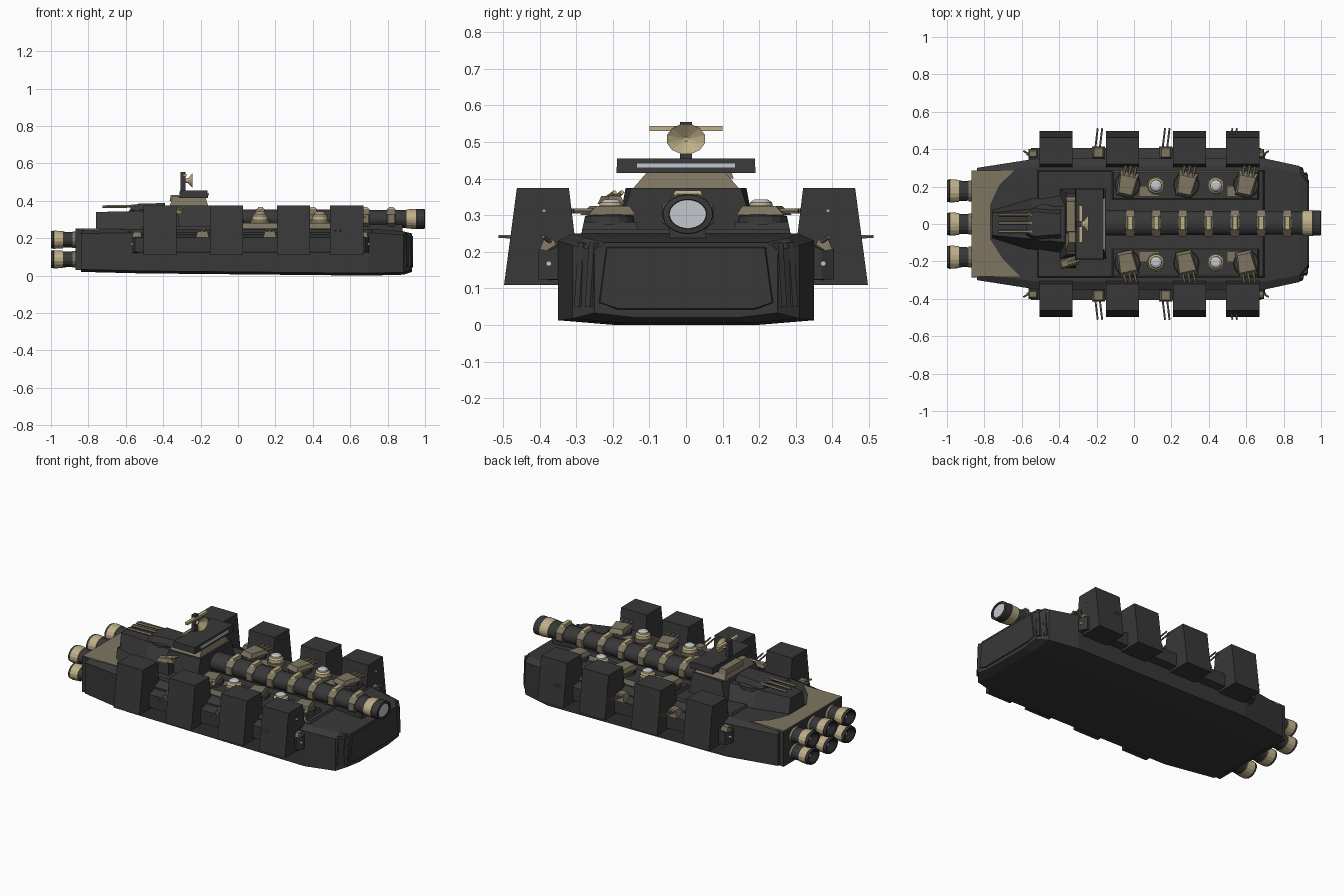
import bpy, bmesh, math
from mathutils import Matrix, Vector

if "Cube" in bpy.data.objects:
    bpy.data.objects.remove(bpy.data.objects["Cube"])


def mat(name, r, g, b):
    m = bpy.data.materials.new(name)
    m.diffuse_color = (r, g, b, 1)
    m.use_nodes = True
    m.node_tree.nodes["Principled BSDF"].inputs["Base Color"].default_value = m.diffuse_color
    return m


DARK = mat("charcoal", 0.04, 0.04, 0.04)
BLACK = mat("near_black", 0.016, 0.016, 0.017)
TAN = mat("dull_tan", 0.21, 0.18, 0.12)
CREAM = mat("sand", 0.52, 0.43, 0.25)
GLASS = mat("pale_grey", 0.55, 0.58, 0.62)


def loft(name, rings, mats, rot=None):
    """Skin equal-sized rings; mats is one material or one per segment (caps use the ends)."""
    bm = bmesh.new()
    vs = [[bm.verts.new(p) for p in r] for r in rings]
    n = len(rings[0])
    if not isinstance(mats, list):
        mats = [mats]
    slots = list(dict.fromkeys(mats))
    for i in range(len(vs) - 1):
        for j in range(n):
            k = (j + 1) % n
            f = bm.faces.new((vs[i][j], vs[i][k], vs[i + 1][k], vs[i + 1][j]))
            f.material_index = slots.index(mats[min(i, len(mats) - 1)])
    bm.faces.new(vs[0]).material_index = slots.index(mats[0])
    bm.faces.new(vs[-1]).material_index = slots.index(mats[-1])
    bmesh.ops.recalc_face_normals(bm, faces=bm.faces)
    if rot:
        c, a = rot
        bmesh.ops.rotate(bm, verts=bm.verts, cent=Vector(c), matrix=Matrix.Rotation(math.radians(a), 3, 'Z'))
    me = bpy.data.meshes.new(name)
    bm.to_mesh(me)
    bm.free()
    for m in slots:
        me.materials.append(m)
    ob = bpy.data.objects.new(name, me)
    bpy.context.collection.objects.link(ob)
    return ob


def rect(x0, x1, y0, y1, z):
    return [(x0, y0, z), (x1, y0, z), (x1, y1, z), (x0, y1, z)]


def box(name, x0, x1, y0, y1, z0, z1, m, tx=0, ty=0, rot=None):
    return loft(name, [rect(x0, x1, y0, y1, z0), rect(x0 + tx, x1 - tx, y0 + ty, y1 - ty, z1)], m, rot)


def lathe_x(name, prof, cy, cz, mats, n=20, squash=0.78):
    return loft(name, [[(x, cy + r * math.cos(2 * math.pi * (k + .5) / n),
                         cz + squash * r * math.sin(2 * math.pi * (k + .5) / n)) for k in range(n)]
                       for x, r in prof], mats)


def lathe_z(name, prof, cx, cy, mats, n=16):
    return loft(name, [[(cx + r * math.cos(2 * math.pi * k / n), cy + r * math.sin(2 * math.pi * k / n), z)
                        for k in range(n)] for z, r in prof], mats)


def rod(name, a, b, r, m):
    a, b = Vector(a), Vector(b)
    q = (b - a).to_track_quat('Z', 'Y')
    o = [q @ Vector((r * math.cos(k * math.pi / 3), r * math.sin(k * math.pi / 3), 0)) for k in range(6)]
    return loft(name, [[a + v for v in o], [b + v for v in o]], m)


def across_x(name, stations, m):
    """stations: (x, half section [(y, z)...]) mirrored over y."""
    return loft(name, [[(x, y, z) for y, z in s] + [(x, -y, z) for y, z in reversed(s)] for x, s in stations], m)


# Hull
across_x("hull", [(x, [(0.55 * w, zb), (w, zb + .013), (w, zt - .02), (.88 * w, zt)])
                  for x, w, zb, zt in [(-.84, .30, .02, .245), (-.52, .35, .012, .25), (.70, .35, 0, .25),
                                       (.885, .31, .005, .237), (.93, .25, .02, .225)]], DARK)
# Bow frame and panel
across_x("bow_panel", [(.925, [(.19, .04), (.24, .06), (.22, .215)]), (.936, [(.185, .045), (.235, .062), (.215, .21)])], DARK)
for s in (1, -1):
    for i, (x, y) in enumerate([(.89, .292), (.915, .262)]):
        rod("bow_rib", (x, s * y, .05), (x, s * y * .96, .225), .016, DARK)

# Stern block and painted stern deck
box("stern_block", -.87, -.83, -.285, .285, .03, .248, DARK)
patch = [(-.87, .285), (-.64, .285), (-.72, .21), (-.77, .10), (-.77, -.08), (-.70, -.19), (-.61, -.28), (-.87, -.28)]
loft("stern_deck_paint", [[(x, y, z) for x, y in patch] for z in (.243, .252)], TAN)

# Engine nozzles
for y in (-.177, 0, .177):
    for z in (.087, .192):
        lathe_x("engine_nozzle", [(-.86, .052), (-.935, .056), (-.936, .06), (-.985, .064), (-.986, .062), (-1, .06),
                                  (-1, .05), (-.96, .035)], y, z,
                [DARK, CREAM, CREAM, DARK, DARK, DARK, BLACK], 16)
        lathe_x("engine_core", [(-.955, .02), (-.975, .014)], y, z, GLASS, 8)
        lathe_x("nozzle_collar", [(-.862, .057), (-.885, .057)], y, z, TAN, 16)

# Raised deck with tan flanks
box("main_deck", -.52, .70, -.29, .29, .245, .262, DARK, .01, .01)
for s in (1, -1):
    y0, y1 = sorted((s * .13, s * .285))
    d = box("battery_deck", -.12, .67, y0, y1, .255, .282, DARK, .01, .006)
    d.data.materials.append(TAN)
    for f in d.data.polygons:
        if abs(f.normal.y) > .5:
            f.material_index = 1
    for x in (.03, .50):
        yy = sorted((s * .15, s * .20))
        box("deck_paint", x, x + .10, yy[0], yy[1], .279, .285, TAN)

# Side sponsons, armour blocks and side guns
for s in (1, -1):
    loft("side_sponson", [[(x, s * y, z) for y, z in [(.30, .12), (yo, .125), (yo, .205), (.33, .225), (.30, .225)]]
                          for x, yo in [(-.565, .37), (-.55, .405), (.68, .405), (.70, .37)]], DARK)
    for x0, x1 in [(-.505, -.328), (-.15, .028), (.208, .385), (.493, .67)]:
        prof = [(.33, .11), (.497, .11), (.462, .375), (.32, .375), (.305, .25)]
        loft("armour_block", [[(x, s * y, z) for y, z in prof] for x in (x0, x1)], DARK)
    for x in (-.19, .17, .53):
        yy = sorted((s * .35, s * .415))
        box("side_gun_mount", x - .035, x + .035, yy[0], yy[1], .205, .25, TAN, .012, .008)
        for dx in (-.012, .012):
            rod("side_gun_barrel", (x + dx - .008, s * .38, .238), (x + dx + .008, s * .512, .242), .005, TAN)
    for x, d in ((-.54, -1), (.67, 1)):
        yy = sorted((s * .35, s * .40))
        box("corner_mount", x - .025, x + .025, yy[0], yy[1], .205, .232, TAN, .005, .01)
        rod("corner_rod", (x, s * .36, .22), (x + d * .05, s * .39, .24), .005, TAN)
        rod("end_lamp", (x + d * .015, s * .375, .168), (x + d * .035, s * .375, .168), .008, GLASS)
    rod("block_gun", (.66, s * .388, .312), (.685, s * .388, .312), .006, CREAM)

# Deck gun turrets and sensor domes
for s in (1, -1):
    for x in (-.035, .28, .60):
        lathe_z("turret_base", [(.275, .07), (.298, .066), (.302, .05)], x, s * .21, DARK)
        a, c = -12 * s, (x, s * .22, 0)
        loft("turret_house", [[(x + u, s * (.22 + v), z) for u, v in q] for z, q in
                              [(.30, [(-.045, -.075), (.045, -.075), (.052, .06), (-.052, .06)]),
                               (.325, [(-.035, -.06), (.035, -.06), (.045, .035), (-.045, .035)])]], TAN, (c, a))
        dv = Matrix.Rotation(math.radians(a), 3, 'Z')
        for u in (-.028, 0, .028):
            p, q = (dv @ Vector((u, s * v, 0)) + Vector((x, s * .22, .312)) for v in (.03, .095))
            rod("turret_barrel", p, q, .008, TAN)
    for x in (.118, .438):
        lathe_z("sensor_dome", [(.275, .05), (.30, .05), (.301, .044), (.318, .042), (.326, .032), (.335, .03), (.343, .018)],
                x, s * .205, [TAN, TAN, CREAM, CREAM, CREAM, GLASS, GLASS])

# Spinal cannon
lathe_x("cannon_barrel", [(-.16, .067), (.90, .062), (.901, .066), (.955, .07), (.956, .068), (.998, .068), (1, .052),
                          (.99, .048)], .005, .303, [DARK, CREAM, CREAM, DARK, DARK, DARK, BLACK], 24)
lathe_x("cannon_lens", [(.985, .05), (.995, .05)], .005, .303, GLASS, 24)
for i in range(7):
    x = -.02 + .14 * i
    lathe_x("cannon_band", [(x - .023, .073), (x - .018, .077), (x + .018, .077), (x + .023, .073)], .005, .303, TAN, 8)
    box("band_clamp", x - .015, x + .015, -.035, .045, .355, .367, CREAM, .003, .005)
box("cannon_cradle", -.15, .88, -.045, .055, .235, .29, DARK)

# Rear gun platform and turret
across_x("rear_platform", [(-.76, [(.075, .24), (.06, .34)]), (-.55, [(.14, .24), (.08, .345)]),
                           (-.36, [(.17, .24), (.10, .345)])], DARK)
lathe_z("rear_turret_ring", [(.33, .10), (.352, .10), (.356, .085)], -.48, .005, DARK, 20)
across_x("rear_turret", [(-.575, [(.06, .35), (.05, .37)]), (-.53, [(.085, .35), (.065, .385)]),
                         (-.39, [(.075, .35), (.055, .388)])], DARK)
for y in (-.04, .005, .05):
    rod("rear_barrel", (-.725, y, .368), (-.53, y, .372), .009, TAN)

# Bridge tower
loft("bridge_base", [rect(-.40, -.15, -.19, .19, .245),
                     [(-.36, -.165, .375), (-.15, -.15, .375), (-.15, .15, .375), (-.36, .165, .375)]], DARK)
box("bridge_tower", -.365, -.16, -.145, .145, .373, .425, TAN, .015, .045)
box("bridge_wing", -.315, -.16, -.19, .19, .416, .455, DARK, .004, .002)
box("bridge_window", -.165, -.155, -.135, .135, .429, .443, GLASS)
box("bridge_rear_house", -.365, -.31, -.05, .13, .40, .432, TAN, .005, .01)

# Radar
box("radar_mast", -.308, -.282, -.017, .017, .45, .555, DARK)
lathe_x("radar_dish", [(-.285, .012), (-.265, .02), (-.242, .054), (-.246, .048), (-.27, .008)], 0, .508, CREAM, 12)
box("radar_bar", -.295, -.275, -.10, .10, .53, .544, CREAM)

# Small side gun near the tower
box("small_gun_post", -.39, -.31, -.235, -.17, .255, .335, DARK, .012, .01)
box("small_gun_house", -.40, -.30, -.23, -.18, .33, .352, TAN, .01, .008, ((-.35, -.2, 0), 15))
for y in (-.215, -.195):
    rod("small_gun_barrel", (-.36, y, .348), (-.29, y + .02, .362), .006, CREAM)
